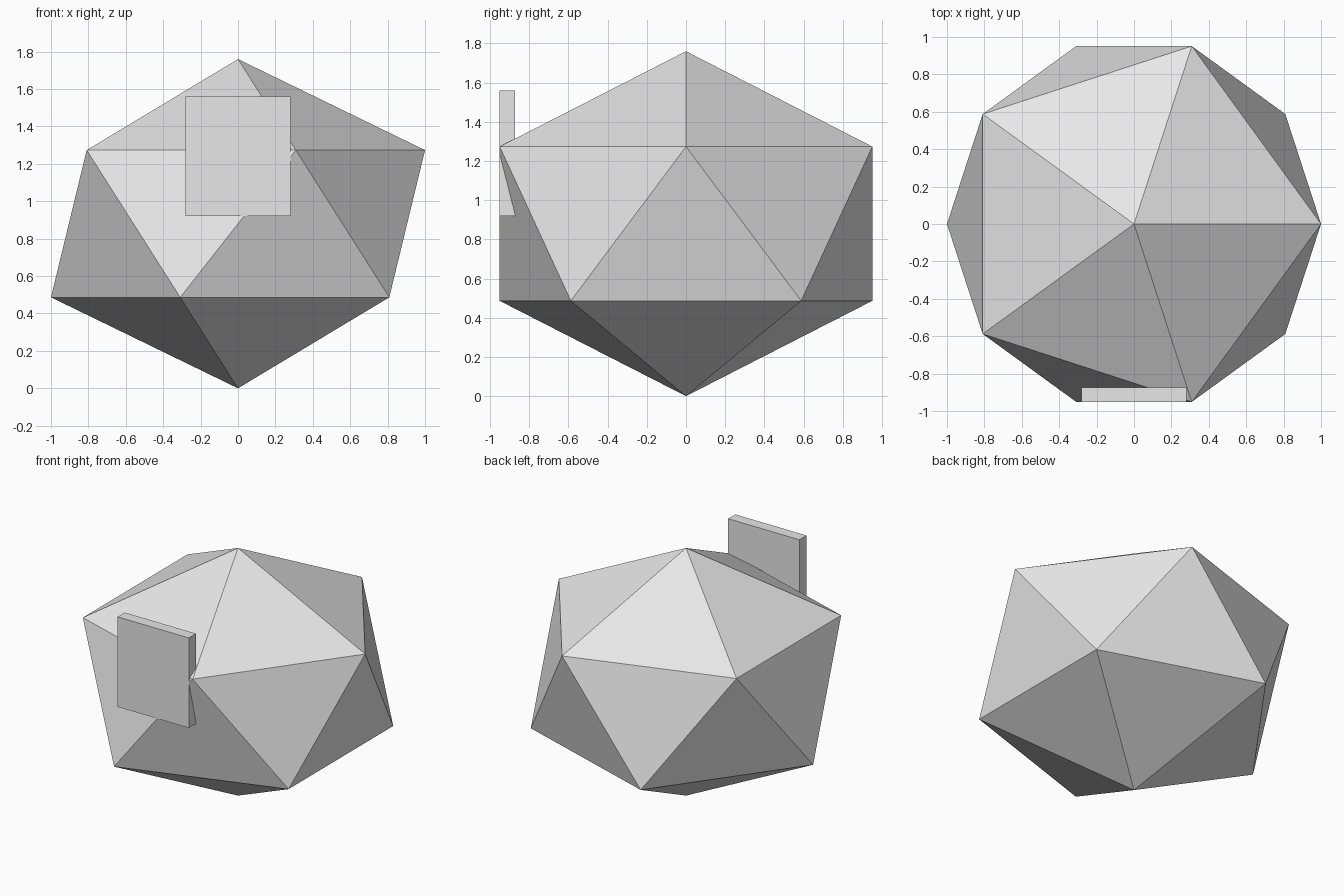
import bpy
import bmesh
from mathutils import Matrix

if "Cube" in bpy.data.objects:
    bpy.data.objects.remove(bpy.data.objects["Cube"])

grey = bpy.data.materials.new("light grey")
grey.diffuse_color = (0.8, 0.8, 0.8, 1)
grey.use_nodes = True
grey.node_tree.nodes["Principled BSDF"].inputs["Base Color"].default_value = grey.diffuse_color


def add_object(name, bm):
    mesh = bpy.data.meshes.new(name)
    bm.to_mesh(mesh)
    bm.free()
    mesh.materials.append(grey)
    obj = bpy.data.objects.new(name, mesh)
    bpy.context.collection.objects.link(obj)
    return obj


# Body: twenty-sided ball whose rings have radius 1, squashed in height
HEIGHT = 1.76
RADIUS = 5 ** 0.5 / 2
bm = bmesh.new()
bmesh.ops.create_icosphere(bm, subdivisions=1, radius=RADIUS)
bmesh.ops.scale(bm, vec=(1, 1, HEIGHT / (2 * RADIUS)), verts=bm.verts)
bmesh.ops.translate(bm, vec=(0, 0, HEIGHT / 2), verts=bm.verts)
add_object("faceted_body", bm)

# Front plate: thin upright slab partly sunk into the front
bm = bmesh.new()
bmesh.ops.create_cube(bm, size=1, matrix=Matrix.Translation((0, -0.913, 1.24))
                      @ Matrix.Diagonal((0.56, 0.08, 0.64, 1)))
add_object("front_plate", bm)
